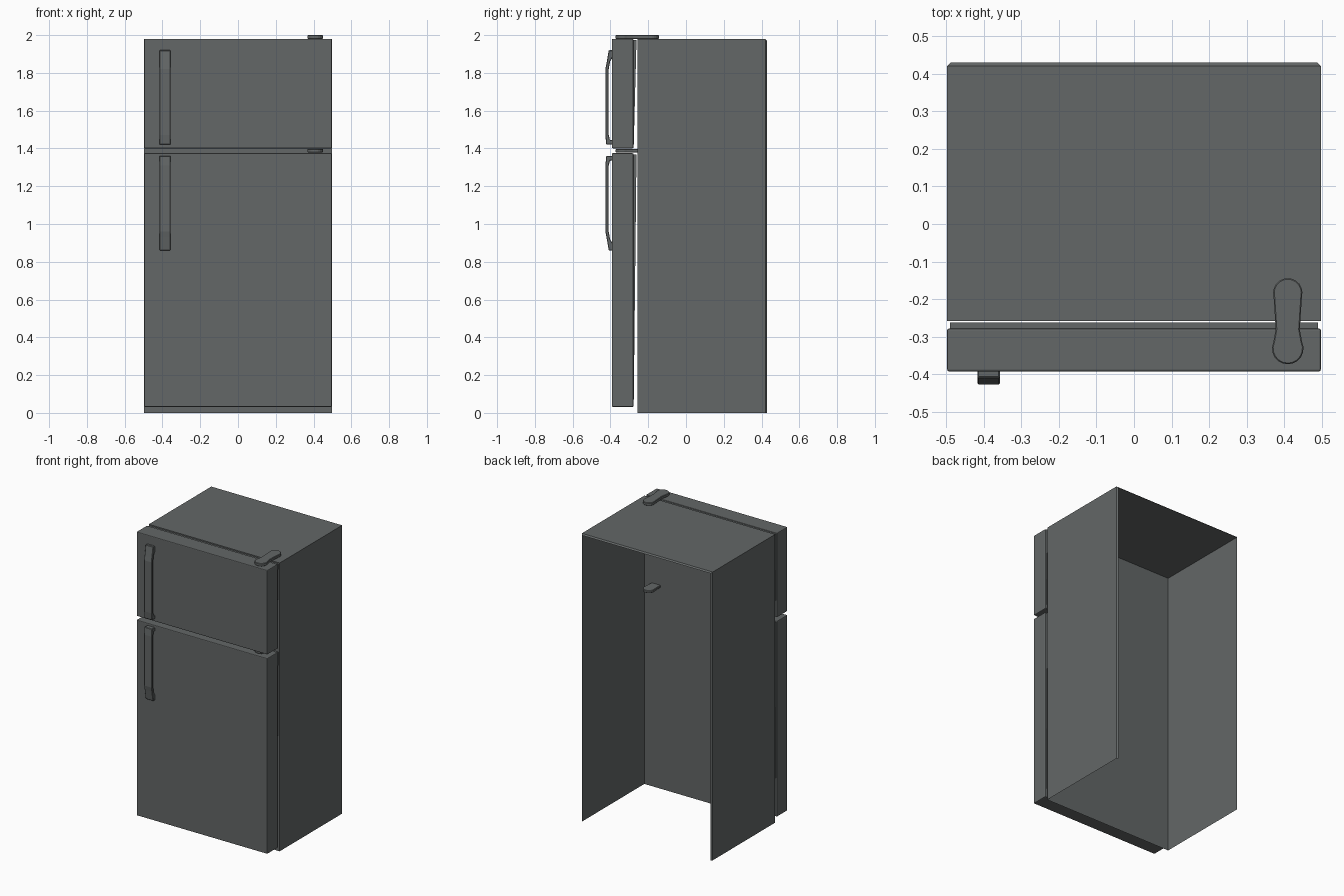
import bpy, bmesh, math
from mathutils import Vector

if "Cube" in bpy.data.objects:
    bpy.data.objects.remove(bpy.data.objects["Cube"])

grey = bpy.data.materials.new("slate grey")
grey.use_nodes = True
grey.diffuse_color = (0.125, 0.135, 0.135, 1)
grey.node_tree.nodes["Principled BSDF"].inputs["Base Color"].default_value = grey.diffuse_color

HALF, TOP = 0.497, 1.98
CAB_FRONT, CAB_BACK = -0.258, 0.429


def finish(bm, name):
    bmesh.ops.recalc_face_normals(bm, faces=bm.faces)
    mesh = bpy.data.meshes.new(name)
    bm.to_mesh(mesh)
    bm.free()
    mesh.materials.append(grey)
    obj = bpy.data.objects.new(name, mesh)
    bpy.context.collection.objects.link(obj)
    return obj


def box(lo, hi):
    bm = bmesh.new()
    bmesh.ops.create_cube(bm, size=1)
    for v in bm.verts:
        v.co = Vector([hi[i] if v.co[i] > 0 else lo[i] for i in range(3)])
    return bm


def prism(points, offset):
    """Closed outline of 3D points, extruded along offset."""
    bm = bmesh.new()
    face = bm.faces.new([bm.verts.new(p) for p in points])
    ext = bmesh.ops.extrude_face_region(bm, geom=[face])
    moved = [g for g in ext["geom"] if isinstance(g, bmesh.types.BMVert)]
    bmesh.ops.translate(bm, vec=offset, verts=moved)
    return bm


def bevel(obj, width, segments=1):
    mod = obj.modifiers.new("soft edges", 'BEVEL')
    mod.width, mod.segments = width, segments
    mod.limit_method, mod.angle_limit = 'ANGLE', math.radians(40)


# Cabinet: sheet shell, open at the back and underneath, rear rim turned in
bm = box((-HALF, CAB_FRONT, 0), (HALF, CAB_BACK, TOP))
rim = [e for e in bm.edges if all(v.co.y > 0 for v in e.verts)
       and any(v.co.z > 1 for v in e.verts)]
bmesh.ops.bevel(bm, geom=rim, offset=0.009, segments=1, affect='EDGES')
bm.normal_update()
bmesh.ops.delete(bm, geom=[f for f in bm.faces if f.normal.y > 0.9 or f.normal.z < -0.9],
                 context='FACES')
finish(bm, "cabinet_shell")

# Doors, each with a gasket that tapers toward the bottom
for name, z0, z1 in (("fridge", 0.032, 1.375), ("freezer", 1.401, TOP)):
    door = finish(box((-HALF, -0.392, z0), (HALF, -0.278, z1)), name + "_door")
    bevel(door, 0.005, 2)
    a, b = z0 + 0.006, z1 - 0.006
    outline = [(-0.49, -0.28, a), (-0.49, -0.277, a), (-0.49, -0.262, b), (-0.49, -0.28, b)]
    finish(prism(outline, (0.98, 0, 0)), name + "_gasket")


# Handles: square mount next to the door split, sloped mount at the far end
def handle(name, z, direction):
    side = [(-0.39, 0), (-0.422, 0), (-0.427, 0.05), (-0.427, 0.40), (-0.421, 0.43),
            (-0.409, 0.50), (-0.39, 0.50), (-0.39, 0.46), (-0.402, 0.44),
            (-0.411, 0.39), (-0.411, 0.06), (-0.403, 0.025), (-0.39, 0.025)]
    outline = [(-0.416, y, z + direction * d) for y, d in side]
    bevel(finish(prism(outline, (0.059, 0, 0)), name), 0.003)


handle("freezer_handle", 1.42, 1)
handle("fridge_handle", 1.36, -1)


# Hinges: plates with two round ends and a narrow waist
def hinge(name, z, thick):
    outline = []
    for cy, r, start in ((-0.183, 0.039, -15), (-0.331, 0.042, 155)):
        sweep = 210 if start < 0 else 230
        for i in range(13):
            a = math.radians(start + sweep * i / 12)
            outline.append((0.409 + r * math.cos(a), cy + r * math.sin(a), z))
        outline.append((0.409 + (-0.032 if start < 0 else 0.032), -0.28, z))
    bevel(finish(prism(outline, (0, 0, thick)), name), 0.003)


hinge("top_hinge", TOP, 0.02)
hinge("middle_hinge", 1.379, 0.018)
